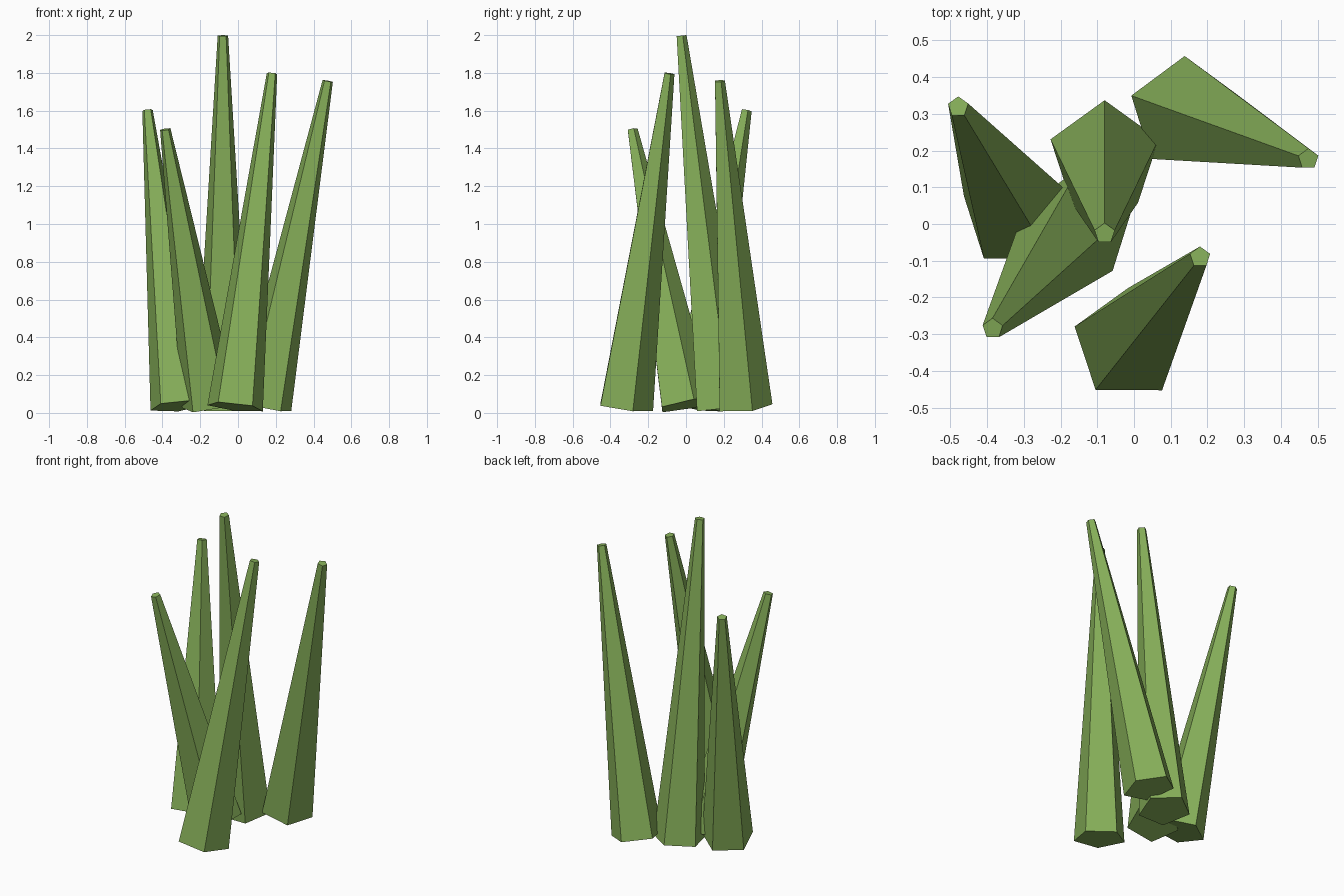
import bpy, bmesh, math
from mathutils import Vector

if "Cube" in bpy.data.objects:
    bpy.data.objects.remove(bpy.data.objects["Cube"])

SIDES, R_BASE, R_TIP = 5, 0.155, 0.029

green = bpy.data.materials.new("grass_green")
green.diffuse_color = (0.24, 0.43, 0.10, 1)
green.use_nodes = True
green.node_tree.nodes["Principled BSDF"].inputs["Base Color"].default_value = green.diffuse_color


def blade(name, base, tip):
    """Tapered five-sided blade leaning from base centre to tip centre."""
    base, tip = Vector(base), Vector(tip)
    axis = tip - base
    lean = Vector((0, 0, 1)).rotation_difference(axis)
    bm = bmesh.new()
    rings = []
    for centre, r in ((base, R_BASE), (tip, R_TIP)):
        ring = []
        for i in range(SIDES):
            a = math.pi / 2 + math.tau * i / SIDES
            ring.append(bm.verts.new(centre + lean @ Vector((r * math.cos(a), r * math.sin(a), 0))))
        rings.append(ring)
    low, high = rings
    bm.faces.new(low[::-1])
    bm.faces.new(high)
    for i in range(SIDES):
        j = (i + 1) % SIDES
        bm.faces.new((low[i], low[j], high[j], high[i]))
    mesh = bpy.data.meshes.new(name)
    bm.to_mesh(mesh)
    bm.free()
    mesh.materials.append(green)
    bpy.context.collection.objects.link(bpy.data.objects.new(name, mesh))


# Clump of five leaning blades
blade("blade_centre", (-0.08, 0.183, 0.022), (-0.08, -0.026, 1.997))
blade("blade_front", (-0.015, -0.328, 0.031), (0.18, -0.09, 1.797))
blade("blade_right", (0.137, 0.303, 0.035), (0.475, 0.177, 1.757))
blade("blade_back_left", (-0.317, 0.03, 0.036), (-0.479, 0.319, 1.602))
blade("blade_front_left", (-0.15, -0.003, 0.041), (-0.385, -0.285, 1.501))
